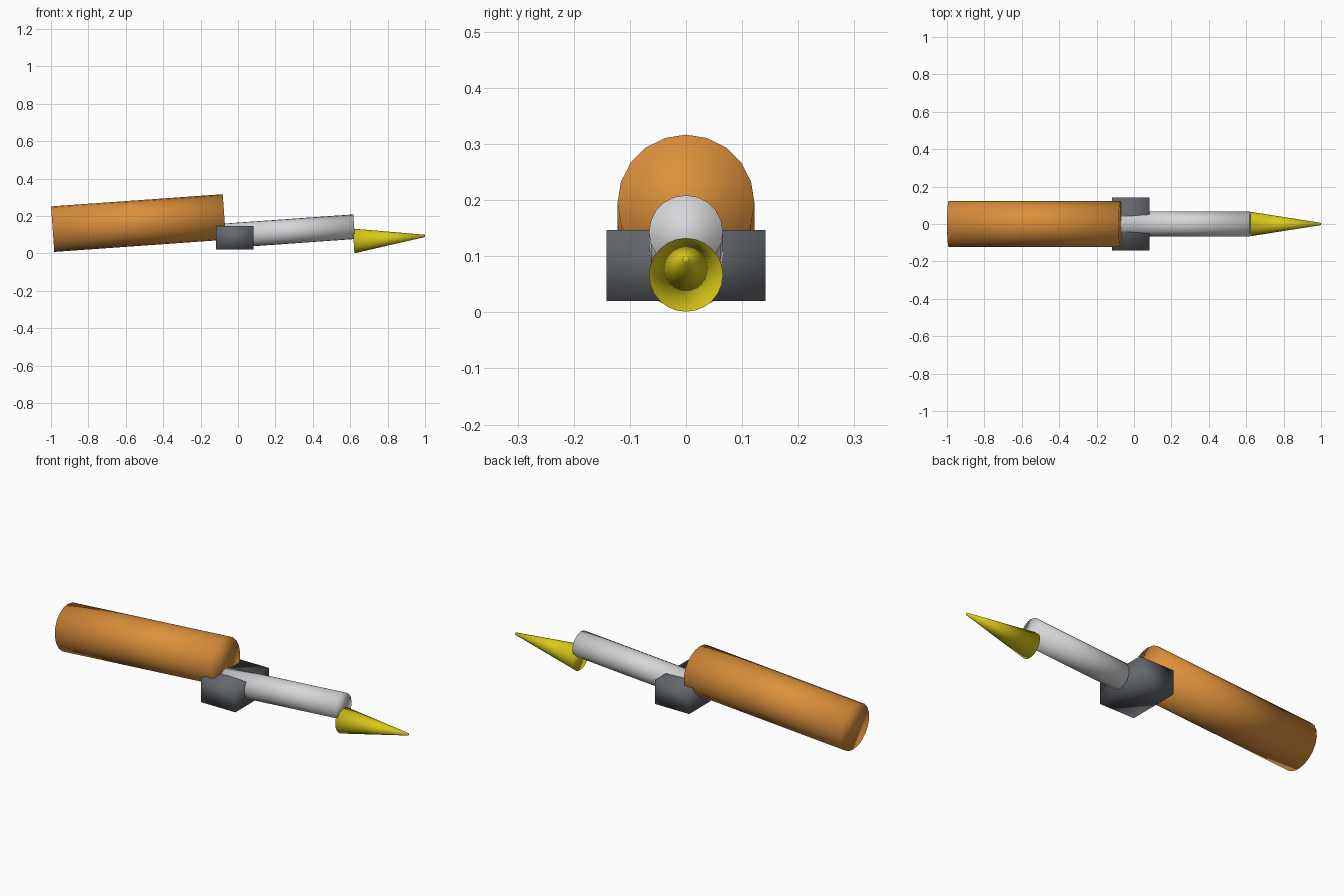
import bpy, bmesh
from mathutils import Vector, Matrix

if "Cube" in bpy.data.objects:
    bpy.data.objects.remove(bpy.data.objects["Cube"])


def material(name, rgb):
    m = bpy.data.materials.new(name)
    m.diffuse_color = (*rgb, 1)
    m.use_nodes = True
    m.node_tree.nodes["Principled BSDF"].inputs["Base Color"].default_value = m.diffuse_color
    return m


orange = material("orange", (0.72, 0.28, 0.045))
silver = material("light grey", (0.68, 0.68, 0.70))
yellow = material("yellow", (0.70, 0.59, 0.01))
dark = material("dark grey", (0.125, 0.135, 0.15))


def finish(bm, name, mat):
    me = bpy.data.meshes.new(name)
    for f in bm.faces:
        f.smooth = True
    bm.to_mesh(me)
    bm.free()
    me.materials.append(mat)
    ob = bpy.data.objects.new(name, me)
    bpy.context.collection.objects.link(ob)


def rod(name, start, end, r1, r2, mat, sides=20):
    """Round bar or cone running between two (x, z) points at y = 0."""
    a, b = Vector((start[0], 0, start[1])), Vector((end[0], 0, end[1]))
    d = (b - a).normalized()
    side = Vector((0, 1, 0))
    rot = Matrix((side.cross(d), side, d)).transposed().to_4x4()
    bm = bmesh.new()
    bmesh.ops.create_cone(bm, cap_ends=True, segments=sides, radius1=r1,
                          radius2=r2, depth=(b - a).length,
                          matrix=Matrix.Translation((a + b) / 2) @ rot)
    finish(bm, name, mat)


# Tilted handle, shaft and pointed tip
rod("handle", (-0.991, 0.130), (-0.073, 0.195), 0.122, 0.122, orange)
rod("shaft", (-0.07, 0.094), (0.621, 0.143), 0.066, 0.066, silver)
rod("tip", (0.618, 0.067), (1.0, 0.094), 0.066, 0.006, yellow, 24)

# Collar block around the joint
bm = bmesh.new()
bmesh.ops.create_cube(bm, size=1)
bmesh.ops.scale(bm, vec=(0.202, 0.284, 0.127), verts=bm.verts)
bmesh.ops.translate(bm, vec=(-0.017, 0, 0.0835), verts=bm.verts)
finish(bm, "collar", dark)
